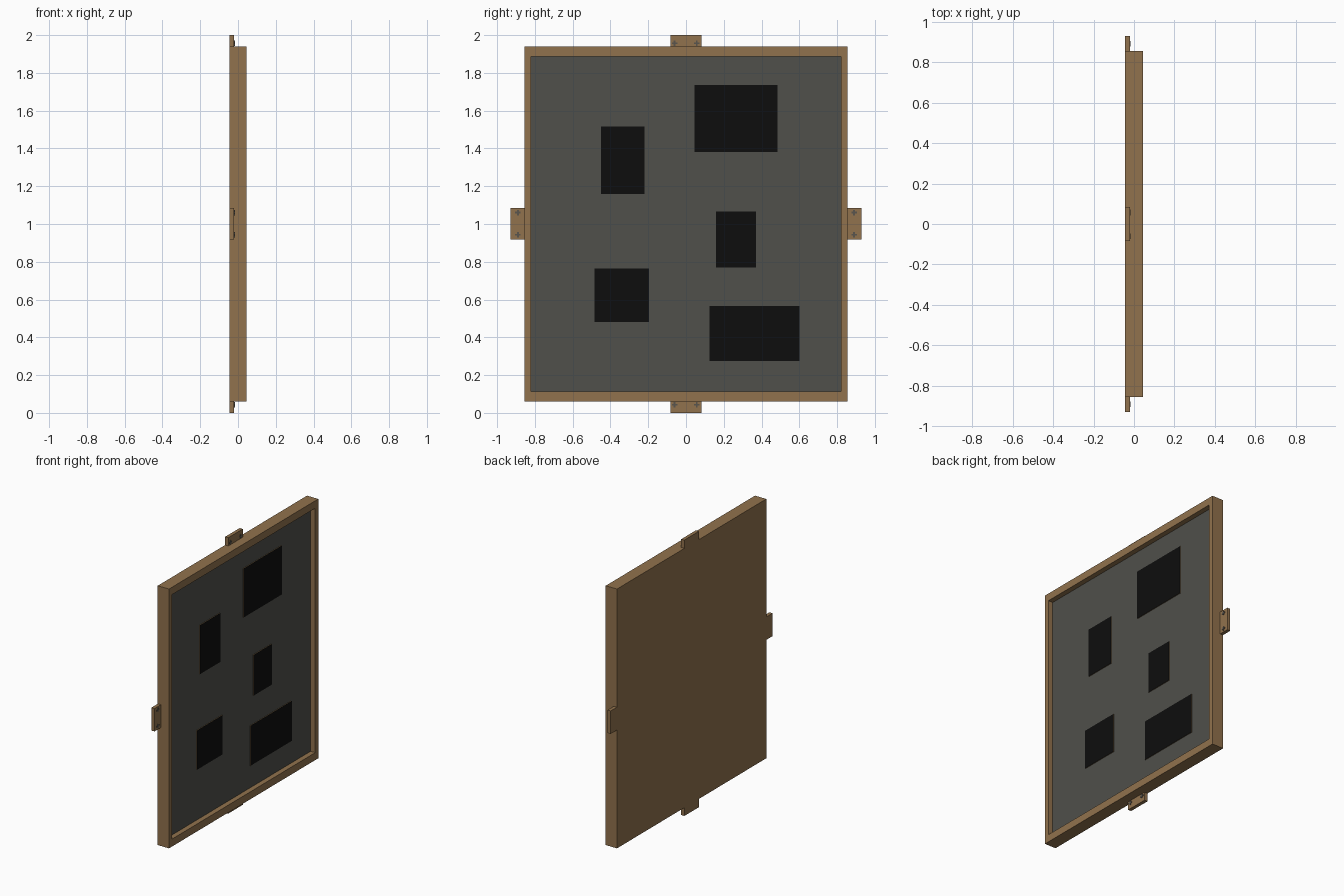
import bpy, bmesh
from mathutils import Vector

if "Cube" in bpy.data.objects:
    bpy.data.objects.remove(bpy.data.objects["Cube"])


def mat(name, rgb):
    m = bpy.data.materials.new(name)
    m.diffuse_color = (*rgb, 1)
    m.use_nodes = True
    m.node_tree.nodes["Principled BSDF"].inputs["Base Color"].default_value = m.diffuse_color
    return m


WOOD = mat("wood", (0.283, 0.168, 0.074))
SLATE = mat("slate grey", (0.08, 0.08, 0.07))
BLACK = mat("black", (0.004, 0.004, 0.004))
METAL = mat("dark metal", (0.1, 0.09, 0.075))


def finish(bm, name, mats):
    me = bpy.data.meshes.new(name)
    bmesh.ops.recalc_face_normals(bm, faces=bm.faces)
    bm.to_mesh(me)
    bm.free()
    for m in mats:
        me.materials.append(m)
    ob = bpy.data.objects.new(name, me)
    bpy.context.collection.objects.link(ob)
    return ob


def add_box(bm, lo, hi):
    lo, hi = Vector(lo), Vector(hi)
    vs = bmesh.ops.create_cube(bm, size=1)["verts"]
    for v in vs:
        v.co = (lo + hi) / 2 + v.co * (hi - lo)


def box(name, lo, hi, mats):
    bm = bmesh.new()
    add_box(bm, lo, hi)
    return finish(bm, name, mats)


BACK, FRONT, FLOOR = -0.045, 0.045, 0.008

# Wooden tray: backing with a raised rim, floor of the recess is slate
bm = bmesh.new()
add_box(bm, (BACK, -0.855, 0.06), (FRONT, 0.855, 1.94))
bm.normal_update()
front = max(bm.faces, key=lambda f: f.calc_center_median().x)
bmesh.ops.inset_region(bm, faces=[front], thickness=0.035)
for v in front.verts:
    v.co.z = 0.114 if v.co.z < 1 else 1.886
    v.co.y = -0.82 if v.co.y < 0 else 0.82
ext = bmesh.ops.extrude_discrete_faces(bm, faces=[front])
floor = ext["faces"][0]
for v in floor.verts:
    v.co.x = FLOOR
floor.material_index = 1
finish(bm, "board_frame", [WOOD, SLATE])

# Dark cards on the board: black face, wooden edges
cards = [(-0.45, -0.22, 1.16, 1.515), (0.045, 0.485, 1.38, 1.735),
         (0.16, 0.37, 0.77, 1.065), (-0.485, -0.195, 0.48, 0.765),
         (0.125, 0.60, 0.275, 0.565)]
for i, (y0, y1, z0, z1) in enumerate(cards):
    ob = box(f"card_{i + 1}", (FLOOR - 0.002, y0, z0), (FLOOR + 0.004, y1, z1),
             [BLACK, WOOD])
    for p in ob.data.polygons:
        p.material_index = 0 if abs(p.normal.x) > 0.5 else 1


# Mounting tabs on the four edges, each with two cross-head screws
TAB = -0.02


def screw(name, y, z):
    bm = bmesh.new()
    for a, b in ((0.014, 0.005), (0.005, 0.014)):
        add_box(bm, (TAB - 0.002, y - a, z - b), (TAB + 0.003, y + a, z + b))
    finish(bm, name, [METAL])


for s, side in ((-1, "left"), (1, "right")):
    ya, yb = sorted((s * 0.85, s * 0.928))
    box(f"{side}_tab", (BACK, ya, 0.918), (TAB, yb, 1.084), [WOOD])
    for k, z in enumerate((0.943, 1.06)):
        screw(f"{side}_tab_screw_{k + 1}", s * 0.89, z)

for s, side in ((-1, "bottom"), (1, "top")):
    za, zb = sorted((1 + s * 0.935, 1 + s))
    box(f"{side}_tab", (BACK, -0.083, za), (TAB, 0.083, zb), [WOOD])
    for k, y in enumerate((-0.06, 0.057)):
        screw(f"{side}_tab_screw_{k + 1}", y, 1 + s * 0.957)
